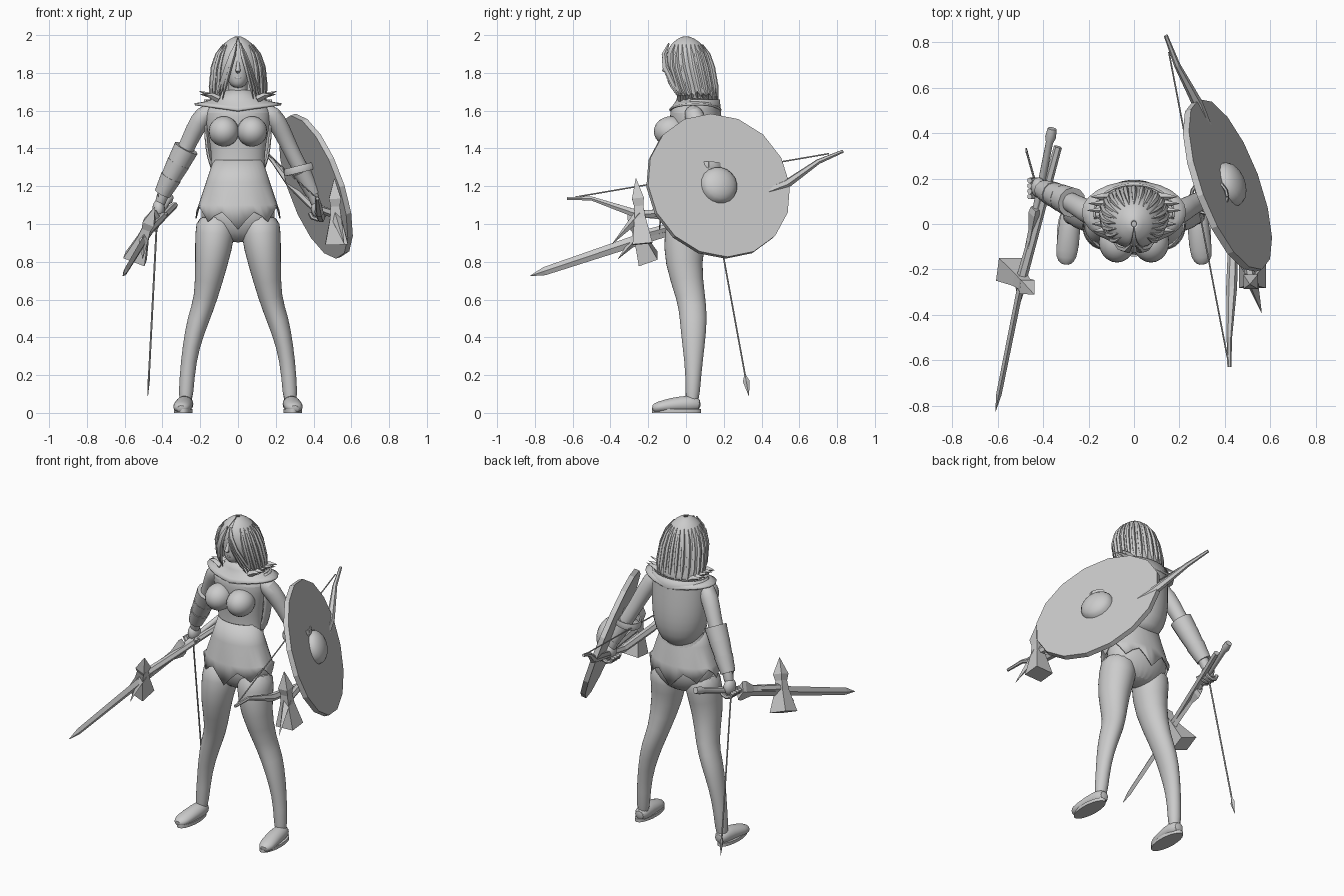
import bpy, bmesh, math, random
from mathutils import Vector, Matrix

random.seed(4)
if "Cube" in bpy.data.objects:
    bpy.data.objects.remove(bpy.data.objects["Cube"])

grey = bpy.data.materials.new("stone_grey")
grey.use_nodes = True
grey.diffuse_color = (.6, .6, .6, 1)
grey.node_tree.nodes["Principled BSDF"].inputs["Base Color"].default_value = grey.diffuse_color


def finish(name, bm, smooth=True, sub=0, mirror=False, thick=0):
    bmesh.ops.recalc_face_normals(bm, faces=bm.faces)
    mesh = bpy.data.meshes.new(name)
    bm.to_mesh(mesh)
    bm.free()
    mesh.materials.append(grey)
    part = bpy.data.objects.new(name, mesh)
    bpy.context.collection.objects.link(part)
    if mirror:
        part.modifiers.new("mirror", "MIRROR").use_mirror_merge = False
    if thick:
        part.modifiers.new("solidify", "SOLIDIFY").thickness = thick
    if sub:
        subsurf = part.modifiers.new("subsurf", "SUBSURF")
        subsurf.levels = subsurf.render_levels = sub
    if smooth:
        bpy.ops.object.select_all(action="DESELECT")
        part.select_set(True)
        bpy.context.view_layer.objects.active = part
        bpy.ops.object.shade_smooth_by_angle(angle=math.radians(50))


def skin(bm, rows, closed=True, caps=True):
    loops = [[bm.verts.new(point) for point in row] for row in rows]
    count = len(rows[0])
    for upper, lower in zip(loops, loops[1:]):
        for i in range(count if closed else count - 1):
            j = (i + 1) % count
            bm.faces.new((upper[i], upper[j], lower[j], lower[i]))
    if caps and closed:
        bm.faces.new(loops[0])
        bm.faces.new(loops[-1])


def on_ellipse(angle, y, z, width, depth):
    return Vector((width * math.sin(angle), y - depth * math.cos(angle), z))


def ring(y, z, width, depth, count=24, gap=0):
    """Level ellipse counted from the front; a gap leaves the front open."""
    steps = count - 1 if gap else count
    return [on_ellipse(gap + (math.tau - 2 * gap) * i / steps, y, z, width, depth) for i in range(count)]


def loft(name, profile, depth, y_top, y_low, **options):
    bm = bmesh.new()
    last = len(profile) - 1
    skin(bm, [ring(y_top + (y_low - y_top) * i / last, z, width, width * depth)
              for i, (z, width) in enumerate(profile)])
    finish(name, bm, **options)


def add_tube(bm, path, radii, sides=8, phase=0):
    path = [Vector(point) for point in path]
    if not isinstance(radii, list):
        radii = [radii] * len(path)
    span = path[-1] - path[0]
    up = Vector((0, 1, 0)) if abs(span.z) > span.length * .7 else Vector((0, 0, 1))
    rows = []
    for i, (point, radius) in enumerate(zip(path, radii)):
        tangent = (path[min(i + 1, len(path) - 1)] - path[max(i - 1, 0)]).normalized()
        side = tangent.cross(up).normalized()
        top = side.cross(tangent)
        wide, tall = radius if isinstance(radius, tuple) else (radius, radius)
        angles = [phase + math.tau * k / sides for k in range(sides)]
        rows.append([point + side * wide * math.cos(a) + top * tall * math.sin(a) for a in angles])
    skin(bm, rows)


def tube(name, path, radii, sides=8, phase=0, **options):
    bm = bmesh.new()
    add_tube(bm, path, radii, sides, phase)
    finish(name, bm, **options)


def ball(name, centre, scale, **options):
    bm = bmesh.new()
    bmesh.ops.create_uvsphere(bm, u_segments=20, v_segments=14, radius=1,
                              matrix=Matrix.Translation(centre) @ Matrix.Diagonal((*scale, 1)))
    finish(name, bm, **options)


# Body
loft("neck", [(1.8, .05), (1.7, .05), (1.6, .07)], 1, 0, .04)
loft("torso", [(1.66, .05), (1.63, .14), (1.6, .18), (1.5, .165), (1.3, .125), (1.1, .2), (1, .2), (.9, .1)],
     .65, .03, .02, sub=2)
ball("breast", (.075, -.08, 1.49), (.08, .09, .08), mirror=True)
tube("leg", [(.12, .01, 1.05), (.12, 0, .95), (.14, -.02, .8), (.17, .03, .6), (.21, .04, .5), (.25, .04, .35),
             (.27, .04, .2), (.28, .03, .02)],
     [.1, (.11, .12), (.09, .1), (.06, .075), (.06, .075), (.045, .06), .04, .04], 16, mirror=True, sub=1)
tube("foot", [(.28, .08, .04), (.28, .03, .05), (.29, -.08, .04), (.3, -.15, .03), (.3, -.18, .02)],
     [.03, .05, (.05, .04), (.05, .03), .02], 14, mirror=True, sub=1)
tube("sole", [(.29, -.05, 0), (.29, -.05, .02)], (.05, .13), 20, mirror=True)

# Tunic skirt with a ragged hem
bm = bmesh.new()
rows = [ring(.01, z, width, width * .68, 32) for z, width in ((1.34, .13), (1.22, .17), (1.1, .21), (1, .225))]
notches = (-.03, .01, .04, .01)
for i, point in enumerate(rows[-1]):
    point.z += notches[i % 4] + .06 * abs(math.sin(math.tau * i / 32))
skin(bm, rows, caps=False)
finish("skirt", bm, thick=.006)

# Short rounded cape on the back
bm = bmesh.new()
rows = []
for i in range(10):
    t = i / 9
    swell = (1 - t ** 4 * .9) ** .5
    rows.append(ring(.05, 1.66 - .46 * t, .18 * swell, (.13 + .04 * t) * swell, 18, 1.35))
skin(bm, rows, closed=False)
finish("cape", bm, thick=.01)

# Mantle with drooping centre and feathered shoulders
bm = bmesh.new()
rows = []
for i in range(5):
    t = i / 4
    row = ring(.05, 1.71 - .07 * t ** .5, .08 + .15 * t, .08 + .06 * t)
    for point in row:
        point.z -= (.23 - abs(point.x)) * .16 * t
    rows.append(row)
skin(bm, rows, caps=False)
finish("mantle", bm, thick=.012)
bm = bmesh.new()
for i in range(6):
    y = .03 * i - .03
    tip = (random.uniform(.17, .21), y, random.uniform(1.68, 1.71))
    add_tube(bm, [(.1, y, 1.66), (.14, y, 1.68), tip], [.02, .015, .001], 4)
finish("shoulder_feathers", bm, smooth=False, mirror=True)

# Head and face
loft("head", [(1.98, .03), (1.94, .07), (1.88, .075), (1.82, .07), (1.77, .06), (1.74, .045), (1.72, .02)],
     1.2, .01, -.05, sub=1)
tube("nose", [(0, -.09, 1.87), (0, -.115, 1.81), (0, -.09, 1.8)], [.006, .013, .008])
ball("lips", (0, -.09, 1.772), (.022, .012, .008))
ball("eye", (.03, -.082, 1.845), (.014, .01, .007), mirror=True)
ball("brow", (.032, -.082, 1.866), (.022, .012, .004), mirror=True)


# Hair falling from the crown, open at the face
def hair_size(t):
    swell = (1 - (1 - t) ** 3) ** .6
    return .065 * t * t, 2 - .34 * t, .145 * swell, .165 * swell * (1 - .35 * t)


bm = bmesh.new()
skin(bm, [ring(*hair_size(t), gap=.02 + .9 * t) for t in [max(i / 10, .005) for i in range(11)]], closed=False)
finish("hair", bm, thick=.012, sub=1)
bm = bmesh.new()
for i in range(19):
    angle = .8 + (math.tau - 1.6) * i / 18
    end = random.uniform(1.03, 1.15)
    path = [on_ellipse(angle, *hair_size(t)) for t in (.15, .3, .5, .8)]
    path.append(on_ellipse(angle, *hair_size(1)) + Vector((0, 0, .34 - .34 * end)))
    add_tube(bm, path, [.002, .01, .013, .013, .001], 5)
for spread in (0, .5, 1):
    locks = [on_ellipse(.05 + t * (.55 + .3 * spread), *hair_size(t)) for t in (.13, .3, .5, .8, 1.0)]
    for sign in (-1, 1):
        add_tube(bm, [(sign * p.x, p.y - .01, p.z) for p in locks], [.004, .013, .012, .01, .001], 5)
finish("hair_strands", bm)

# Arms and hands
elbow, wrist, hand = Vector((.285, .1, 1.38)), Vector((.4, .15, 1.16)), Vector((.42, .16, 1.08))
tube("arm", [(.12, .03, 1.61), (.18, .04, 1.585), (.23, .07, 1.5), elbow, elbow.lerp(wrist, .4), wrist, hand],
     [.03, .058, .05, .042, .045, .03, .03], 14, mirror=True, sub=1)
ball("palm", hand, (.033, .045, .05), mirror=True)
bm = bmesh.new()
for i in range(4):
    curl = [math.pi * k / 4 for k in range(5)]
    add_tube(bm, [hand + Vector((.04 * math.cos(a), .024 * i - .04, -.02 - .035 * math.sin(a))) for a in curl],
             .012, 7)
finish("fingers", bm, mirror=True)

# Layered right bracer and plain left bracer
flip = Vector((-1, 1, 1))
for k, layer in enumerate(("upper", "middle", "lower")):
    start = .35 * k - .1
    tube("right_bracer_" + layer, [elbow.lerp(wrist, start) * flip, elbow.lerp(wrist, start + .4) * flip],
         [.067 - .005 * k, .06 - .008 * k], 12)
tube("left_bracer", [elbow.lerp(wrist, .45), wrist], [.05, .04], 12)

# Shield with boss and arm strap
axis = Vector((1, .37, .36)).normalized()
centre = Vector((.425, .175, 1.205))
tube("shield", [centre - axis * .03, centre], .4, 16, smooth=False)
dome = [math.pi * k / 11 for k in range(6)]
tube("shield_boss", [centre + axis * .06 * math.sin(a) for a in dome], [.1 * math.cos(a) for a in dome], 18)
bm = bmesh.new()
turns = [math.tau * i / 16 for i in range(17)]
add_tube(bm, [elbow.lerp(wrist, .4) + Vector((.08 * math.cos(a), .075 * math.sin(a), .02 * math.cos(a)))
              for a in turns], (.008, .022), 6)
finish("shield_strap", bm)

# Bow in the left hand
tips = Vector((.14, .83, 1.385)), Vector((.42, -.63, 1.135))
tube("bow", [tips[0], (.19, .7, 1.33), (.28, .53, 1.21), (.43, .15, 1.06), (.44, 0, 1.03), (.43, -.28, 1.06),
             (.42, -.5, 1.135), tips[1]], [.009, .014, .024, .02, .022, .024, .012, .009], 6, smooth=False)
tube("bow_string", [tips[0].lerp(tips[1], .05), tips[0].lerp(tips[1], .97)], .004, 5)

# Sword in the right hand
pommel, point = Vector((-.36, .42, 1.14)), Vector((-.61, -.825, .725))


def along(*fractions):
    return [pommel.lerp(point, f) for f in fractions]


tube("sword_grip", along(0, .03, .05, .3), [.02, .024, .016, .016])
tube("sword_guard", along(.28, .3, .36), [(.025, .055), (.03, .06), (.015, .03)], 4, smooth=False)
tube("sword_blade", along(.3, .94, 1), [(.016, .034), (.012, .022), .001], 4, smooth=False)

# Arrow in the right hand
pommel, point = Vector((-.42, .13, 1.2)), Vector((-.477, .333, .09))
tube("arrow_shaft", along(0, .92), .005, 6)
tube("arrow_head", along(.9, .93, 1), [.004, (.006, .018), .001], 4, smooth=False)
tube("arrow_feather", along(0, .1), [(.002, .02), .002], 4, smooth=False)


# Axes, one in each hand
def axe(side, butt, spike, foot):
    butt, spike, foot = Vector(butt), Vector(spike), Vector(foot)
    neck = spike.lerp(foot, .55)
    tube(side + "_axe_haft", [butt, neck], [.018, .024], 6, smooth=False)
    tube(side + "_axe_head", [spike.lerp(foot, t) for t in (0, .3, .42, .6, 1)],
         [.002, .045, .034, .042, (.085, .075)], 4, math.pi / 4, smooth=False)
    tube(side + "_axe_prong", [neck, foot + Vector((.04, -.16, 0))], [.03, .001], 4, smooth=False)


axe("left", (.4, .3, 1.09), (.51, -.265, 1.24), (.522, -.23, .895))
axe("right", (-.335, .34, 1.1), (-.44, -.31, 1.09), (-.545, -.2, .815))
